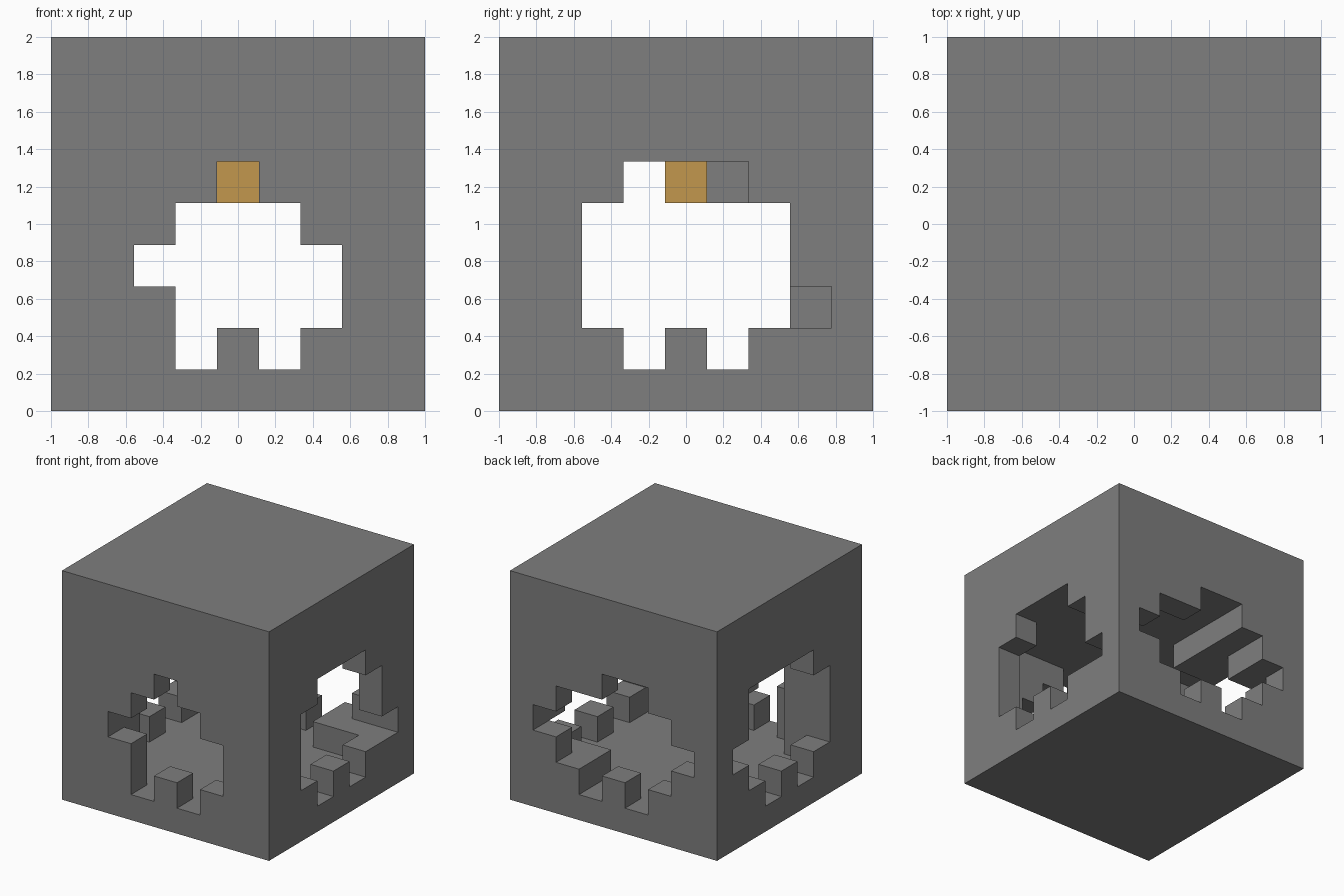
import bpy
import bmesh
from mathutils import Vector

cube = bpy.data.objects.get("Cube")
if cube:
    bpy.data.objects.remove(cube, do_unlink=True)

N = 9            # cells along each side
S = 2.0 / N      # cell size


def material(name, rgb):
    m = bpy.data.materials.new(name)
    m.use_nodes = True
    colour = (*rgb, 1.0)
    m.diffuse_color = colour
    m.node_tree.nodes["Principled BSDF"].inputs["Base Color"].default_value = colour
    return m


stone = material("grey stone", (0.21, 0.21, 0.21))
amber = material("amber lamp", (0.54, 0.31, 0.075))

# Wall openings, rows from top to bottom; # is open, columns follow +x or +y
FRONT = ["....#....", "...###...", "..#####..", "...####..", "...#.#..."]
BACK = ["...##....", "..#####..", ".#######.", "..#####..", "...#.#..."]
RIGHT = ["...###...", "..#####..", "..#####..", "..######.", "...#.#..."]
LEFT = ["...####..", "..#####..", "..######.", "..#####..", "...#.#..."]
LEVELS = len(FRONT)
LAST = N - 1

# Blocks left standing in the chamber corners: low and high cell
BLOCKS = [((1, 5, 5), (2, 7, 5)),
          ((1, 7, 4), (1, 7, 4)),
          ((6, 7, 1), (7, 7, 1)),
          ((1, 1, 1), (1, 1, 4))]


def is_solid(x, y, z):
    if not all(0 <= v < N for v in (x, y, z)):
        return False
    if not 1 <= z <= LEVELS:
        return True
    row = LEVELS - z
    if y in (0, LAST):
        return (FRONT if y == 0 else BACK)[row][x] != "#"
    if x in (0, LAST):
        return (LEFT if x == 0 else RIGHT)[row][y] != "#"
    return any(all(a <= v <= b for a, v, b in zip(lo, (x, y, z), hi))
               for lo, hi in BLOCKS)


def skin(name, solid, mat):
    """Outer surface of all solid cells."""
    bm = bmesh.new()
    verts = {}

    def vert(p):
        key = tuple(p)
        if key not in verts:
            verts[key] = bm.verts.new((p[0] * S - 1, p[1] * S - 1, p[2] * S))
        return verts[key]

    cells = [(x, y, z) for x in range(N) for y in range(N) for z in range(N)]
    for cell in filter(lambda c: solid(*c), cells):
        for axis in range(3):
            u, v = (axis + 1) % 3, (axis + 2) % 3
            for side in (0, 1):
                near = list(cell)
                near[axis] += 2 * side - 1
                if solid(*near):
                    continue
                ring = []
                for du, dv in ((0, 0), (1, 0), (1, 1), (0, 1)):
                    p = list(cell)
                    p[axis] += side
                    p[u] += du
                    p[v] += dv
                    ring.append(vert(p))
                bm.faces.new(ring if side else ring[::-1])
    mesh = bpy.data.meshes.new(name)
    bm.to_mesh(mesh)
    bm.free()
    mesh.materials.append(mat)
    obj = bpy.data.objects.new(name, mesh)
    bpy.context.collection.objects.link(obj)
    return obj


# Hollow cube with carved openings
skin("hollow_cube", is_solid, stone)

# Lamp hanging from the middle of the chamber ceiling
middle = N // 2
skin("ceiling_lamp", lambda x, y, z: (x, y, z) == (middle, middle, LEVELS), amber)
